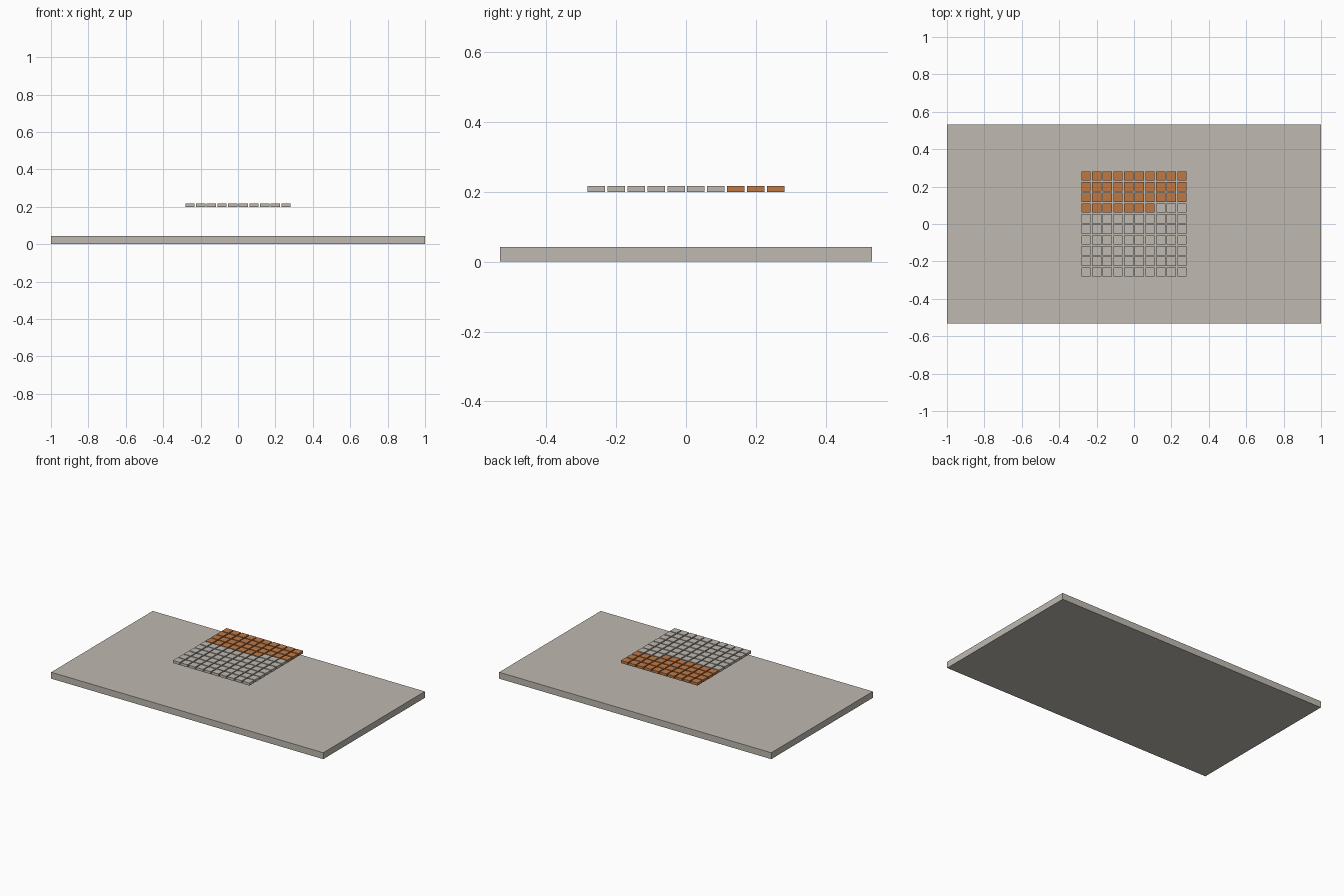
import bpy

cube = bpy.data.objects.get("Cube")
if cube:
    bpy.data.objects.remove(cube, do_unlink=True)


def material(name, colour):
    m = bpy.data.materials.new(name)
    m.use_nodes = True
    m.diffuse_color = colour
    m.node_tree.nodes["Principled BSDF"].inputs["Base Color"].default_value = colour
    return m


def box(name, centre, size, mat):
    bpy.ops.mesh.primitive_cube_add(size=1, location=centre)
    ob = bpy.context.object
    ob.name = name
    ob.scale = size
    bpy.ops.object.transform_apply(location=False, rotation=False, scale=True)
    ob.data.materials.append(mat)
    return ob


stone = material("warm grey", (0.52, 0.49, 0.44, 1))
copper = material("copper orange", (0.52, 0.19, 0.06, 1))

# Base slab
box("base_slab", (0, 0, 0.0213), (2, 1.066, 0.0427), stone)

# Floating grid of tiles, filled with copper from the back left to right
COUNT, PITCH, TILE, FILLED = 10, 0.057, 0.05, 37
for i in range(COUNT * COUNT):
    row, col = divmod(i, COUNT)
    x = (col - (COUNT - 1) / 2) * PITCH
    y = ((COUNT - 1) / 2 - row) * PITCH
    filled = i < FILLED
    box("filled_tile" if filled else "empty_tile", (x, y, 0.2085),
        (TILE, TILE, 0.017), copper if filled else stone)
